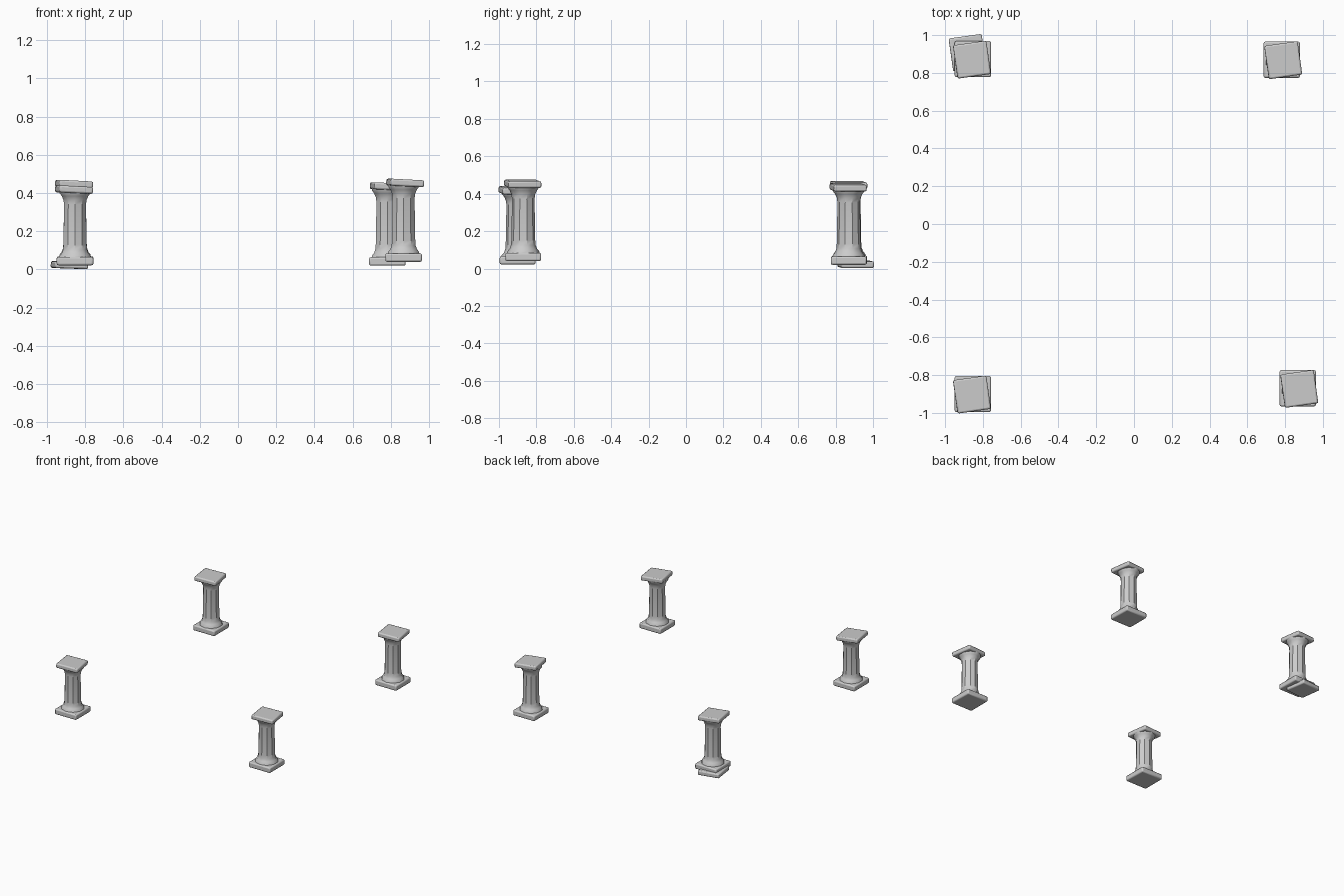
import bpy, bmesh
from math import radians, pi, cos, sin

if "Cube" in bpy.data.objects:
    bpy.data.objects.remove(bpy.data.objects["Cube"])


def finish(me, name, bevel=0):
    ob = bpy.data.objects.new(name, me)
    bpy.context.collection.objects.link(ob)
    if bevel:
        m = ob.modifiers.new("bevel", 'BEVEL')
        m.width, m.segments = bevel, 2
    bpy.context.view_layer.objects.active = ob
    ob.select_set(True)
    bpy.ops.object.shade_smooth_by_angle(angle=radians(35))
    ob.select_set(False)
    return ob


def slab(name, size, loc, rot=(0, 0, 0)):
    me = bpy.data.meshes.new(name)
    bm = bmesh.new()
    bmesh.ops.create_cube(bm, size=1)
    bmesh.ops.scale(bm, vec=size, verts=bm.verts)
    bm.to_mesh(me)
    bm.free()
    ob = finish(me, name, 0.009)
    ob.location = loc
    ob.rotation_euler = [radians(a) for a in rot]
    return ob


# shaft profile: radius, height above the base underside
PROFILE = [(0.088, 0.035), (0.085, 0.052), (0.073, 0.066), (0.066, 0.085),
           (0.064, 0.11), (0.060, 0.33), (0.064, 0.355), (0.073, 0.375),
           (0.084, 0.389), (0.086, 0.405)]
SIDES = 10


def shaft(name, loc, lean):
    me = bpy.data.meshes.new(name)
    bm = bmesh.new()
    rings = []
    for r, z in PROFILE:
        rings.append([bm.verts.new((r * cos(2 * pi * (i + .5) / SIDES) + lean * z,
                                    r * sin(2 * pi * (i + .5) / SIDES), z))
                      for i in range(SIDES)])
    for a, b in zip(rings, rings[1:]):
        for i in range(SIDES):
            j = (i + 1) % SIDES
            bm.faces.new((a[i], a[j], b[j], b[i]))
    bm.faces.new(rings[0][::-1])
    bm.faces.new(rings[-1])
    bm.to_mesh(me)
    bm.free()
    finish(me, name).location = loc


# four pillars: base centre, underside height
PILLARS = {
    "back_left": (-0.853, 0.873, 0.025),
    "back_right": (0.782, 0.870, 0.020),
    "front_left": (-0.853, -0.900, 0.022),
    "front_right": (0.867, -0.870, 0.040),
}
CAP_Z = {"back_left": 0.447, "back_right": 0.434,
         "front_left": 0.418, "front_right": 0.453}

for key, (x, y, z) in PILLARS.items():
    slab(key + "_base", (0.192, 0.192, 0.044), (x, y, z + 0.022))
    cap_z = CAP_Z[key]
    shaft(key + "_shaft", (x, y, z), 0.0)
    bpy.context.object.scale.z = (cap_z - z) / 0.41
    slab(key + "_cap", (0.178, 0.178, 0.036),
         (x + (0.008 if x > 0 else -0.005), y - 0.003, cap_z), (0, 3, 8))

# loose slab under the back left pillar
slab("loose_slab", (0.176, 0.176, 0.036), (-0.882, 0.907, 0.023), (0, 2, 8))
